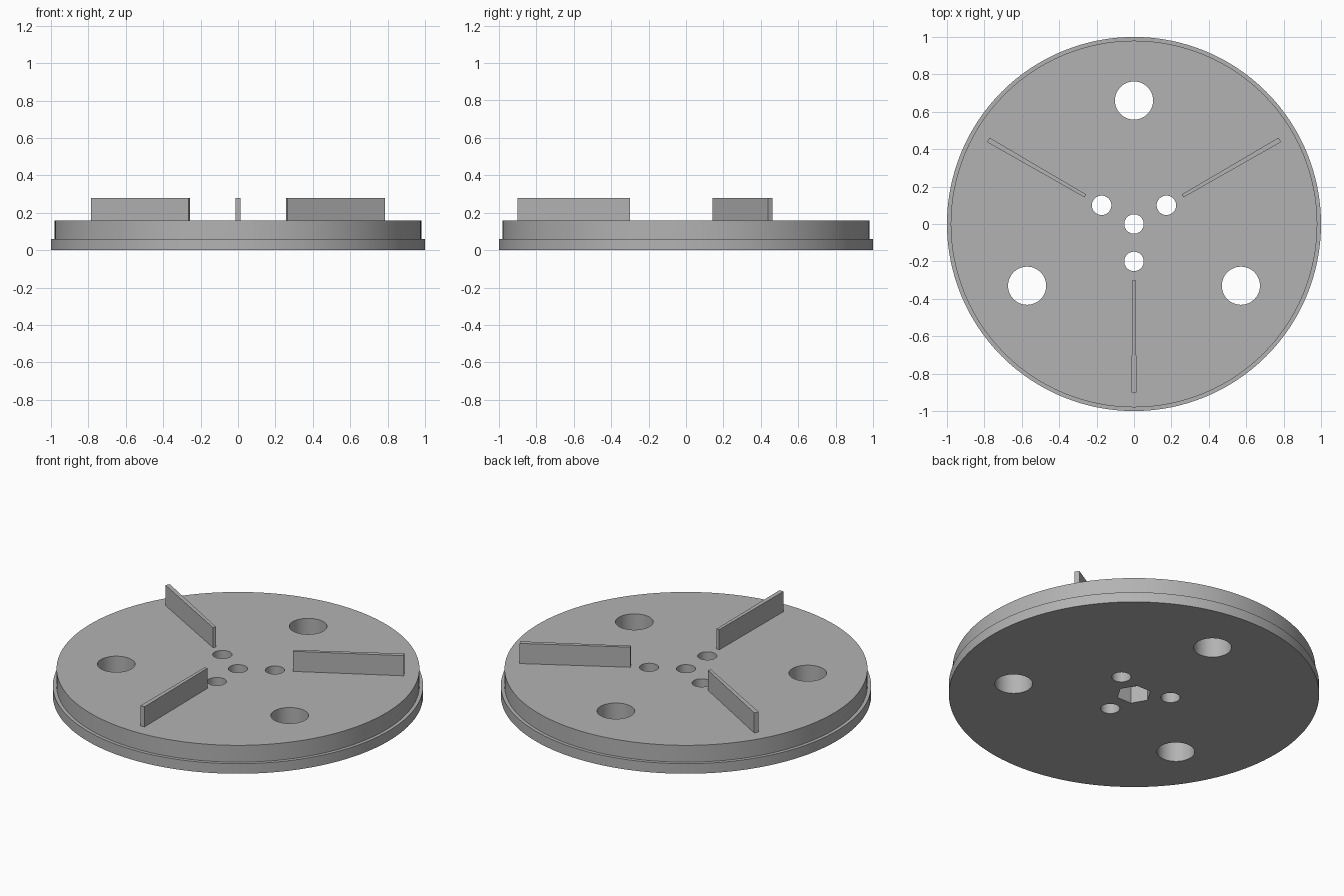
import bpy, bmesh
from math import pi, sin, cos, radians
from mathutils import Matrix

cube = bpy.data.objects.get("Cube")
if cube:
    bpy.data.objects.remove(cube)

grey = bpy.data.materials.new("plain_grey")
grey.use_nodes = True
colour = (0.45, 0.45, 0.45, 1)
grey.diffuse_color = colour
grey.node_tree.nodes["Principled BSDF"].inputs["Base Color"].default_value = colour


def make_object(name, bm):
    bmesh.ops.recalc_face_normals(bm, faces=bm.faces)
    mesh = bpy.data.meshes.new(name)
    bm.to_mesh(mesh)
    bm.free()
    mesh.materials.append(grey)
    obj = bpy.data.objects.new(name, mesh)
    bpy.context.collection.objects.link(obj)
    return obj


def add_cylinder(bm, x, y, radius, bottom, top, sides=48, turn=0.0):
    place = Matrix.Translation((x, y, (bottom + top) / 2)) @ Matrix.Rotation(turn, 4, "Z")
    bmesh.ops.create_cone(bm, cap_ends=True, segments=sides, radius1=radius,
                          radius2=radius, depth=top - bottom, matrix=place)


# Stepped disc: wide flange below, slightly narrower body above
bm = bmesh.new()
sides = 128
rings = []
for radius, z in [(1, 0), (1, 0.06), (0.98, 0.06), (0.98, 0.16)]:
    rings.append([bm.verts.new((radius * cos(2 * pi * i / sides),
                                radius * sin(2 * pi * i / sides), z)) for i in range(sides)])
for low, high in zip(rings, rings[1:]):
    for i in range(sides):
        j = (i + 1) % sides
        bm.faces.new((low[i], low[j], high[j], high[i]))
bm.faces.new(rings[0])
bm.faces.new(rings[-1])
disc = make_object("disc", bm)

# Round through holes
bm = bmesh.new()
add_cylinder(bm, 0, 0, 0.052, -0.1, 0.3)
for angle in (radians(30), radians(150), radians(270)):
    add_cylinder(bm, 0.2 * cos(angle), 0.2 * sin(angle), 0.052, -0.1, 0.3)
    add_cylinder(bm, -0.66 * cos(angle), -0.66 * sin(angle), 0.102, -0.1, 0.3)
hole_cutter = make_object("hole_cutter", bm)

# Six-sided nut pocket in the underside
bm = bmesh.new()
add_cylinder(bm, 0, 0, 0.095, -0.1, 0.1, sides=6, turn=radians(30))
pocket_cutter = make_object("pocket_cutter", bm)

bpy.context.view_layer.objects.active = disc
for cutter in (hole_cutter, pocket_cutter):
    cutter.hide_render = True
    cut = disc.modifiers.new(cutter.name, "BOOLEAN")
    cut.object = cutter
    cut.solver = "EXACT"
    bpy.ops.object.modifier_apply(modifier=cut.name)
    bpy.data.objects.remove(cutter)

bpy.ops.object.select_all(action="DESELECT")
disc.select_set(True)
bpy.ops.object.shade_smooth_by_angle(angle=radians(30))

# Three upright ribs, a little thicker at the outer end
for name, degrees in (("front_rib", 270), ("left_rib", 30), ("right_rib", 150)):
    bm = bmesh.new()
    bmesh.ops.create_cube(bm, size=1)
    for v in bm.verts:
        outer = v.co.x > 0
        v.co.x = 0.9 if outer else 0.3
        v.co.y *= 0.027 if outer else 0.018
        v.co.z = 0.28 if v.co.z > 0 else 0.155
    bm.transform(Matrix.Rotation(radians(degrees), 4, "Z"))
    make_object(name, bm)
